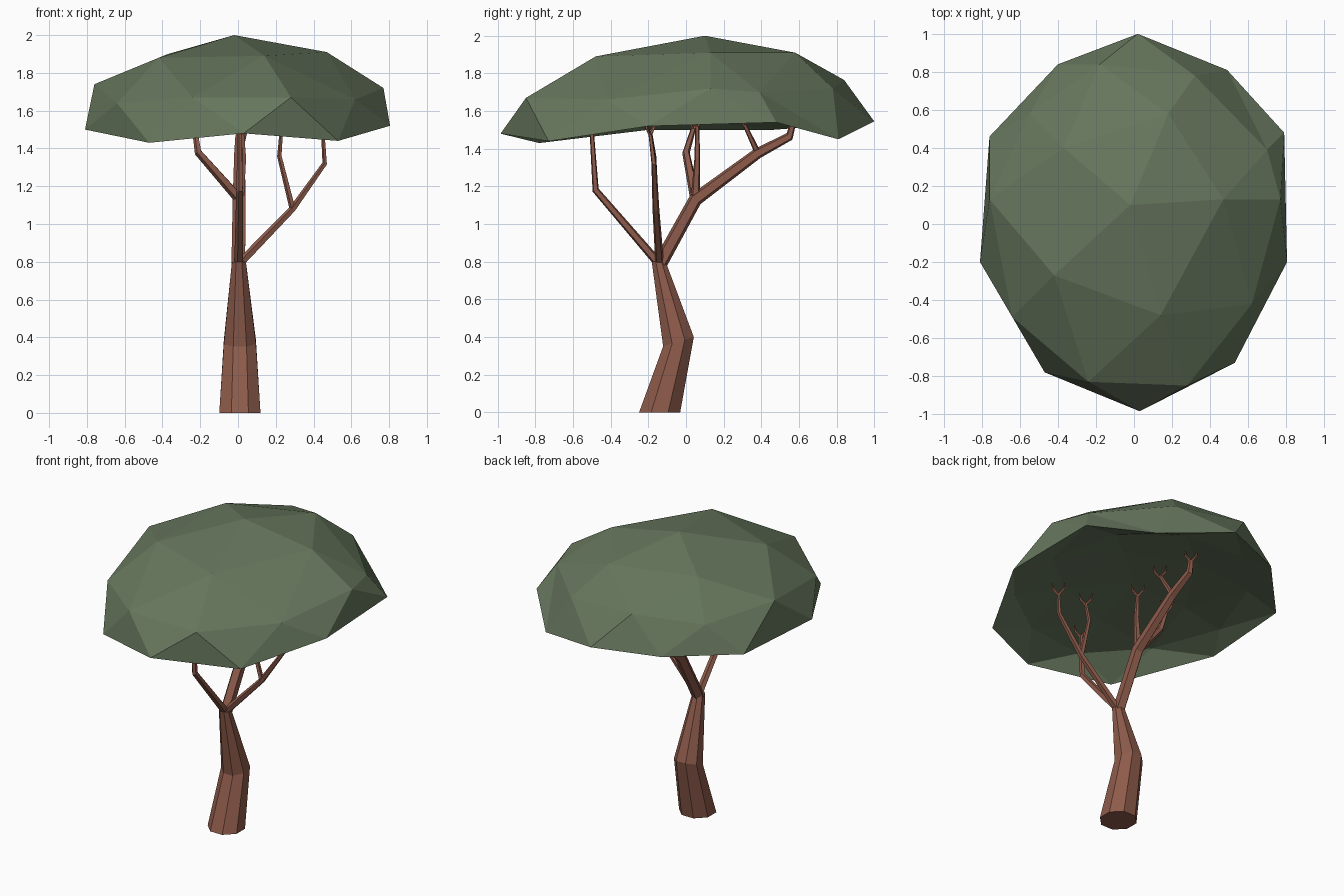
import bpy, bmesh
from math import atan2, cos, sin, tau
from mathutils import Vector

if "Cube" in bpy.data.objects:
    bpy.data.objects.remove(bpy.data.objects["Cube"])


def material(name, color):
    m = bpy.data.materials.new(name)
    m.diffuse_color = color
    m.use_nodes = True
    m.node_tree.nodes["Principled BSDF"].inputs["Base Color"].default_value = m.diffuse_color
    return m


BARK = material("bark", (0.27, 0.105, 0.07, 1))
LEAF = material("foliage", (0.135, 0.185, 0.11, 1))


def finish(bm, name, mat):
    me = bpy.data.meshes.new(name)
    bm.to_mesh(me)
    bm.free()
    me.materials.append(mat)
    bpy.context.collection.objects.link(bpy.data.objects.new(name, me))


def tube(bm, points, radii, sides=5, dirs=None):
    """Capped faceted tube along a path."""
    pts = [Vector(p) for p in points]
    rings = []
    for i, (p, r) in enumerate(zip(pts, radii)):
        if dirs:
            d = Vector(dirs[i])
        else:
            a, b = pts[max(i - 1, 0)], pts[min(i + 1, len(pts) - 1)]
            d = b - a
        q = Vector((0, 0, 1)).rotation_difference(d.normalized())
        angles = [tau * (k + 0.5) / sides for k in range(sides)]
        rings.append([bm.verts.new(p + q @ Vector((r * cos(t), r * sin(t), 0)))
                      for t in angles])
    for a, b in zip(rings, rings[1:]):
        for k in range(sides):
            j = (k + 1) % sides
            bm.faces.new((a[k], a[j], b[j], b[k]))
    bm.faces.new(rings[0][::-1])
    bm.faces.new(rings[-1])


# Bent trunk
bm = bmesh.new()
tube(bm, [(0.01, -0.14, 0), (0.01, -0.04, 0.375), (0.005, -0.145, 0.8)],
     [0.118, 0.092, 0.040], 8, [(0, 0, 1), (0, -0.3, 1), (0, 0, 1)])
finish(bm, "trunk", BARK)

# Limbs: path and radii
fork = (0.005, -0.14, 0.785)
knee = (0.01, 0.05, 1.13)
right_fork = (0.29, -0.16, 1.08)
limbs = {
    "back_limb": ([fork, knee, (0.01, 0.38, 1.375), (0.01, 0.55, 1.465),
                   (0.02, 0.57, 1.54)], [0.040, 0.038, 0.030, 0.024, 0.016]),
    "back_twig": ([(0.01, 0.38, 1.38), (0.05, 0.31, 1.53)], [0.017, 0.011]),
    "left_limb": ([knee, (-0.21, 0.0, 1.38), (-0.23, 0.04, 1.51)],
                  [0.028, 0.021, 0.014]),
    "middle_limb": ([knee, (0.03, 0.06, 1.35), (0.02, 0.06, 1.52)],
                    [0.026, 0.016, 0.011]),
    "front_limb": ([fork, (0.01, -0.48, 1.18), (0.01, -0.5, 1.48)],
                   [0.025, 0.019, 0.012]),
    "right_limb": ([fork, right_fork, (0.46, -0.17, 1.32), (0.45, -0.19, 1.48)],
                   [0.024, 0.019, 0.014, 0.010]),
    "right_inner_limb": ([right_fork, (0.22, -0.17, 1.36), (0.23, -0.19, 1.49)],
                         [0.017, 0.013, 0.010]),
}
for name, (path, radii) in limbs.items():
    bm = bmesh.new()
    tube(bm, path, radii)
    # Forked twigs at the tip
    tip = Vector(path[-1])
    for s in (-1, 1):
        tube(bm, [tip - Vector((0, 0, 0.01)), tip + Vector((0.025 * s, -0.02 * s, 0.03)),
                  tip + Vector((0.03 * s, -0.025 * s, 0.07))], [0.009, 0.008, 0.003], 4)
    finish(bm, name, BARK)

# Canopy: reshaped icosphere, upper rings form the dome, lower half a shallow hollow
crown = [(-0.02, 0.10, 2.0)]
shoulder = [(.47, .13, 1.91), (.18, .58, 1.91), (-.37, .40, 1.90),
            (-.42, -.27, 1.88), (.14, -.48, 1.89)]
side = [(.77, .13, 1.72), (.70, .39, 1.70), (.32, .78, 1.72), (-.18, .84, 1.765),
        (-.55, .58, 1.69), (-.76, .13, 1.74), (-.64, -.49, 1.64),
        (-.24, -.83, 1.67), (.28, -.85, 1.67), (.62, -.42, 1.66)]
rim = [(.79, .48, 1.54), (.49, .81, 1.45), (.02, 1.0, 1.545), (-.40, .84, 1.53),
       (-.76, .46, 1.50), (-.81, -.20, 1.50), (-.47, -.78, 1.43),
       (.03, -.985, 1.48), (.53, -.73, 1.44), (.805, -.20, 1.52)]
bm = bmesh.new()
bmesh.ops.create_icosphere(bm, subdivisions=2, radius=1)
tiers = [(0.95, 1.1, crown), (0.7, 0.95, shoulder), (0.3, 0.7, side), (-0.1, 0.3, rim)]
groups = []
for lo, hi, target in tiers:
    vs = [v for v in bm.verts if lo < v.co.z <= hi]
    vs.sort(key=lambda v: (atan2(v.co.y, v.co.x) + 0.1) % tau)
    groups.append((vs, target))
for v in [v for v in bm.verts if v.co.z < -0.1]:
    v.co = (v.co.x * 0.77, v.co.y * 0.92, 1.5 + 0.13 * abs(v.co.z))
for vs, target in groups:
    for v, co in zip(vs, target):
        v.co = co
bmesh.ops.recalc_face_normals(bm, faces=bm.faces)
finish(bm, "canopy", LEAF)
